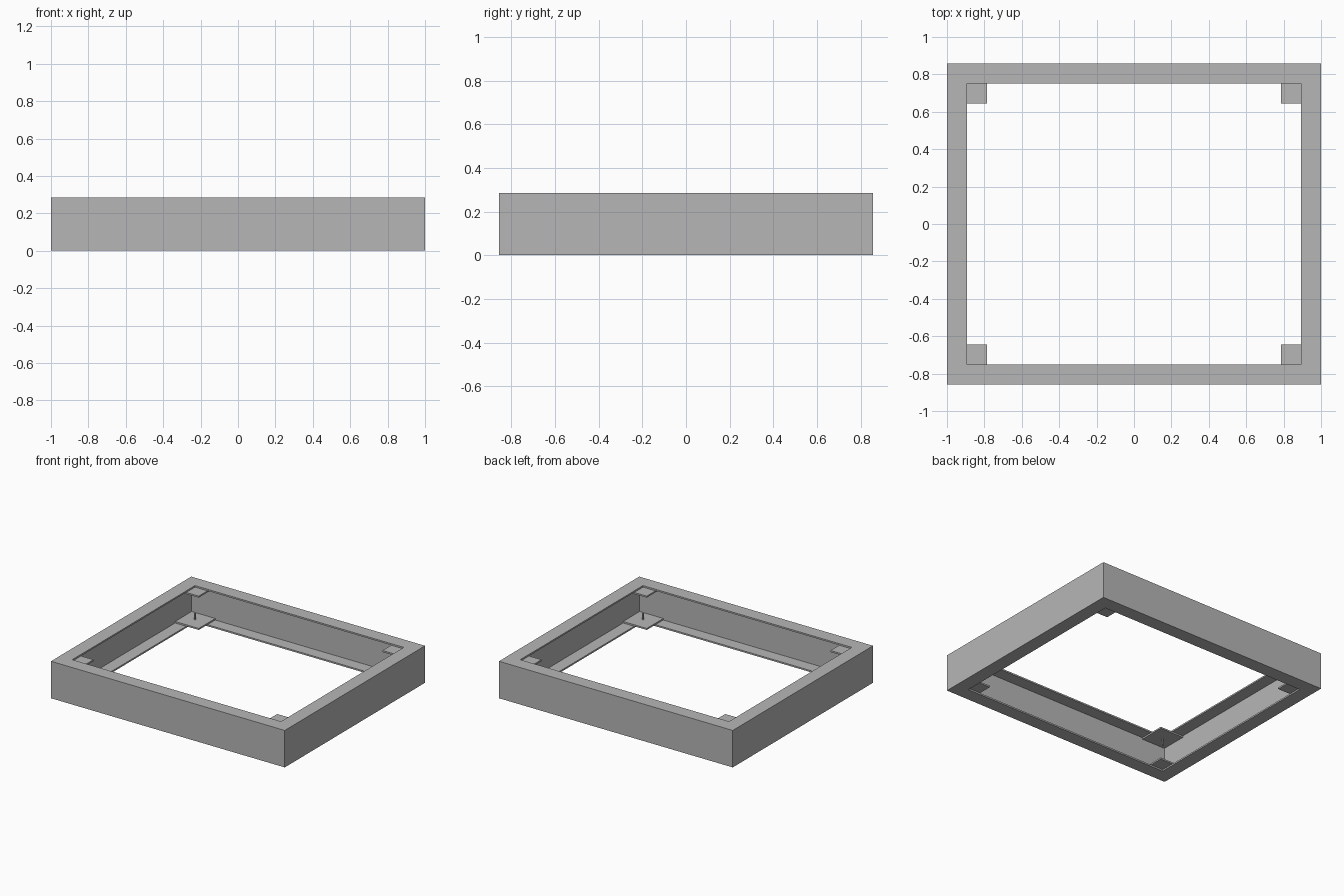
import bpy
import bmesh
from mathutils import Matrix, Vector

if "Cube" in bpy.data.objects:
    bpy.data.objects.remove(bpy.data.objects["Cube"], do_unlink=True)

HALF_X, HALF_Y, HEIGHT = 1.0, 0.857, 0.286
FLANGE = 0.107        # width of the channel lips
SHEET = 0.012         # sheet thickness
PLATE = 2 * FLANGE    # corner plate size
PIN_RADIUS, PIN_LENGTH = 0.006, 0.05

grey = bpy.data.materials.new("light grey metal")
grey.use_nodes = True
grey.diffuse_color = (0.47, 0.47, 0.47, 1)
grey.node_tree.nodes["Principled BSDF"].inputs["Base Color"].default_value = grey.diffuse_color


def add_object(name, bm):
    bmesh.ops.recalc_face_normals(bm, faces=bm.faces)
    mesh = bpy.data.meshes.new(name)
    bm.to_mesh(mesh)
    bm.free()
    mesh.materials.append(grey)
    obj = bpy.data.objects.new(name, mesh)
    bpy.context.collection.objects.link(obj)
    return obj


# Frame: a C-shaped channel section mitred around the four corners
section = [(0, 0), (FLANGE, 0), (FLANGE, SHEET), (SHEET, SHEET),
           (SHEET, HEIGHT - SHEET), (FLANGE, HEIGHT - SHEET), (FLANGE, HEIGHT), (0, HEIGHT)]
corners = [(-1, -1), (1, -1), (1, 1), (-1, 1)]
bm = bmesh.new()
rings = [[bm.verts.new((sx * (HALF_X - inset), sy * (HALF_Y - inset), z)) for inset, z in section]
         for sx, sy in corners]
for i, ring in enumerate(rings):
    following = rings[(i + 1) % len(rings)]
    for j in range(len(section)):
        k = (j + 1) % len(section)
        bm.faces.new((ring[j], ring[k], following[k], following[j]))
add_object("channel_frame", bm)


def corner_plate(name, sx, sy, z):
    size = PLATE - SHEET
    centre = Vector((sx * (HALF_X - SHEET - size / 2), sy * (HALF_Y - SHEET - size / 2), z))
    bm = bmesh.new()
    bmesh.ops.create_cube(bm, size=1, matrix=Matrix.Translation(centre)
                          @ Matrix.Diagonal((size, size, SHEET, 1)))
    add_object(name, bm)


def corner_pin(name, sx, sy, z):
    bm = bmesh.new()
    bmesh.ops.create_cone(bm, cap_ends=True, segments=12, radius1=PIN_RADIUS,
                          radius2=PIN_RADIUS, depth=PIN_LENGTH,
                          matrix=Matrix.Translation((sx * (HALF_X - FLANGE), sy * (HALF_Y - FLANGE), z)))
    for face in bm.faces:
        face.smooth = len(face.verts) == 4
    add_object(name, bm)


# Corner plates inside the lips, each with a short pin pointing into the channel
for sx, sy in corners:
    place = ("front" if sy < 0 else "back") + ("_left" if sx > 0 else "_right")
    for level in ("bottom", "top"):
        plate_z = 1.5 * SHEET
        pin_z = 2 * SHEET + PIN_LENGTH / 2
        if level == "top":
            plate_z, pin_z = HEIGHT - plate_z, HEIGHT - pin_z
        corner_plate(f"{level}_plate_{place}", sx, sy, plate_z)
        corner_pin(f"{level}_pin_{place}", sx, sy, pin_z)
